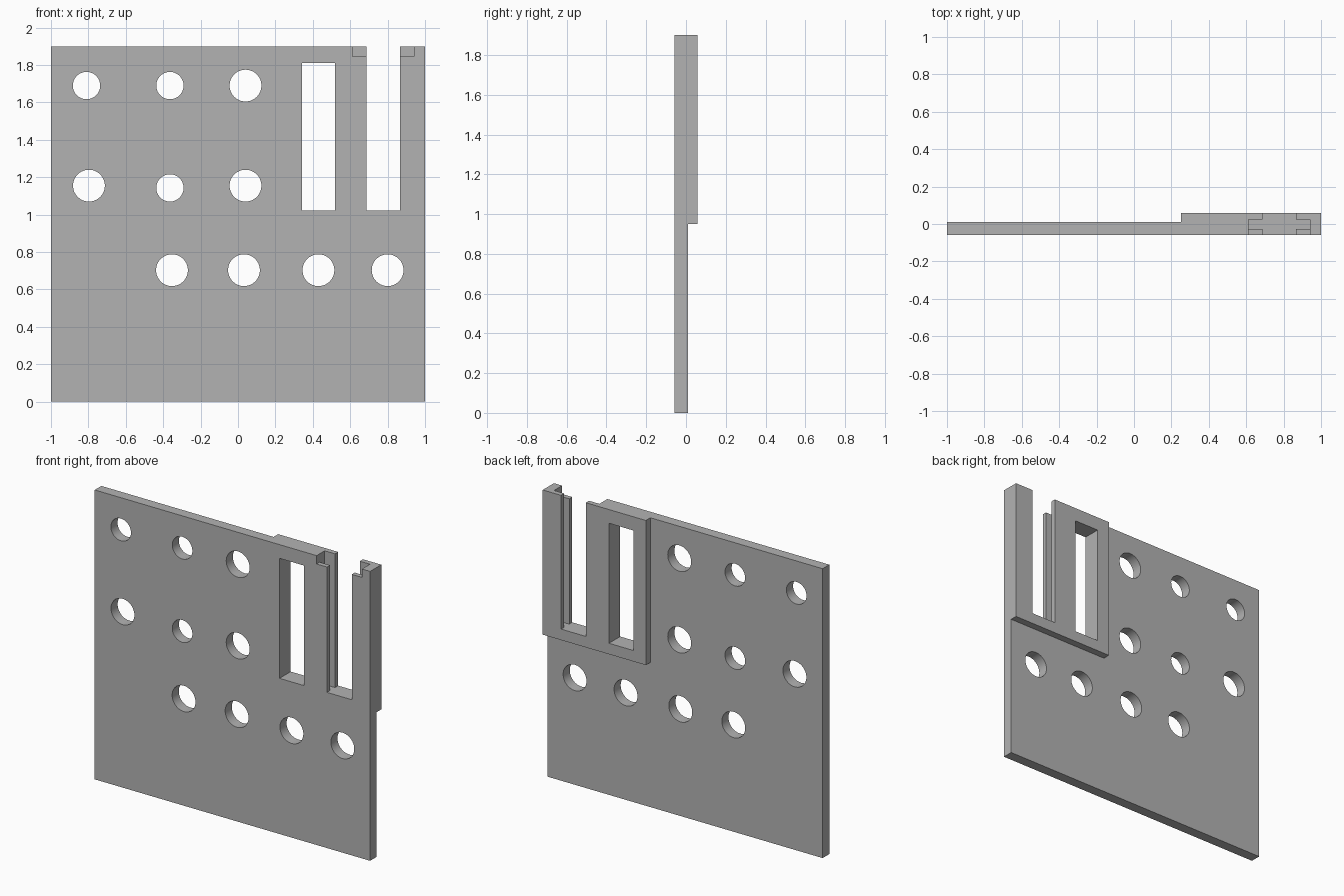
import bpy
import bmesh
from math import radians
from mathutils import Matrix, Vector

if "Cube" in bpy.data.objects:
    bpy.data.objects.remove(bpy.data.objects["Cube"], do_unlink=True)

grey = bpy.data.materials.new("plain grey")
grey.use_nodes = True
colour = (0.45, 0.45, 0.45, 1)
grey.diffuse_color = colour
grey.node_tree.nodes["Principled BSDF"].inputs["Base Color"].default_value = colour


def new_object(name, bm):
    mesh = bpy.data.meshes.new(name)
    bm.to_mesh(mesh)
    bm.free()
    mesh.materials.append(grey)
    obj = bpy.data.objects.new(name, mesh)
    bpy.context.collection.objects.link(obj)
    return obj


def box(name, x, y, z):
    lo, hi = Vector((x[0], y[0], z[0])), Vector((x[1], y[1], z[1]))
    bm = bmesh.new()
    bmesh.ops.create_cube(bm, size=1, matrix=Matrix.Translation((lo + hi) / 2)
                          @ Matrix.Diagonal((*(hi - lo), 1)))
    return new_object(name, bm)


def drill(name, x, z, radius):
    bm = bmesh.new()
    bmesh.ops.create_cone(bm, cap_ends=True, segments=64, radius1=radius,
                          radius2=radius, depth=1,
                          matrix=Matrix.Translation((x, 0, z))
                          @ Matrix.Rotation(radians(90), 4, "X"))
    return new_object(name, bm)


def combine(target, tool, operation="DIFFERENCE"):
    tool.hide_render = True
    mod = target.modifiers.new(operation.lower(), "BOOLEAN")
    mod.operation, mod.object, mod.solver = operation, tool, "EXACT"
    bpy.context.view_layer.objects.active = target
    bpy.ops.object.modifier_apply(modifier=mod.name)
    bpy.data.objects.remove(tool, do_unlink=True)


front, step, back, top = -0.058, 0.011, 0.058, 1.9
through = (-0.3, 0.3)

# Thin panel with a thicker pad on the upper left of its back
panel = box("panel", (-1, 1), (front, step), (0, top))
combine(panel, box("pad", (0.251, 1), (-0.02, back), (0.95, top)), "UNION")

# Closed window and open-topped slot
combine(panel, box("window_cutter", (0.342, 0.519), through, (1.022, 1.81)))
combine(panel, box("slot_cutter", (0.687, 0.867), through, (1.022, 2.2)))

# Side grooves in the slot and the lowered front lips
combine(panel, box("groove_cutter", (0.612, 0.941), (-0.027, 0.025), (1.022, 2.2)))
combine(panel, box("lip_cutter", (0.612, 0.941), (-0.3, -0.01), (1.845, 2.2)))

# Round holes, in two sizes
small, large = 0.073, 0.085
holes = [(-0.81, 1.69, small), (-0.364, 1.69, small), (0.04, 1.69, large),
         (-0.797, 1.155, large), (-0.364, 1.143, small), (0.04, 1.155, large)]
holes += [(x, 0.703, large) for x in (-0.353, 0.032, 0.43, 0.8)]
for x, z, radius in holes:
    combine(panel, drill("hole_cutter", x, z, radius))

# Smooth hole walls with crisp edges
bpy.ops.object.select_all(action="DESELECT")
panel.select_set(True)
bpy.context.view_layer.objects.active = panel
bpy.ops.object.shade_smooth_by_angle(angle=radians(30))
